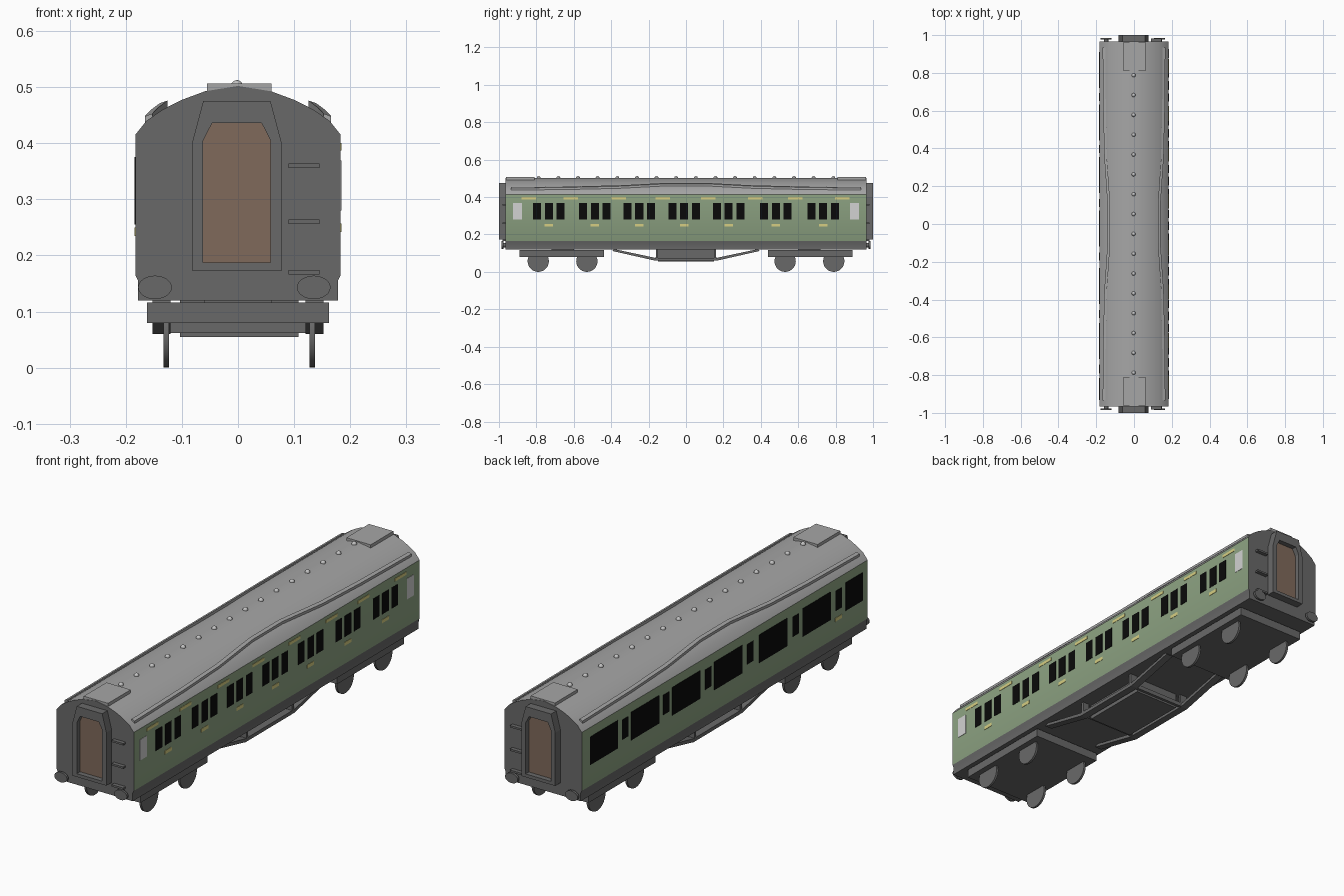
import bpy, bmesh, math
from mathutils import Vector

if "Cube" in bpy.data.objects:
    bpy.data.objects.remove(bpy.data.objects["Cube"])


def material(name, hex_rgb):
    m = bpy.data.materials.new(name)
    lin = []
    for i in (0, 2, 4):
        c = int(hex_rgb[i:i + 2], 16) / 255
        lin.append(c / 12.92 if c <= 0.04045 else ((c + 0.055) / 1.055) ** 2.4)
    m.diffuse_color = (*lin, 1)
    m.use_nodes = True
    m.node_tree.nodes["Principled BSDF"].inputs["Base Color"].default_value = m.diffuse_color
    return m


GREEN = material("green_paint", "8FA584")
DARK = material("dark_grey", "696969")
ROOF = material("roof_grey", "A6A6A6")
VENT = material("light_grey", "C2C2C2")
BROWN = material("door_brown", "806A5B")
BLACK = material("window_black", "0A0A0A")
WHITE = material("frosted_white", "D2D2D2")
YELLOW = material("yellow", "D6CE82")


def finish(name, bm, *mats):
    bmesh.ops.recalc_face_normals(bm, faces=bm.faces)
    me = bpy.data.meshes.new(name)
    bm.to_mesh(me)
    bm.free()
    for m in mats:
        me.materials.append(m)
    ob = bpy.data.objects.new(name, me)
    bpy.context.collection.objects.link(ob)
    return ob


def smooth(ob, angle):
    bpy.ops.object.select_all(action='DESELECT')
    ob.select_set(True)
    bpy.context.view_layer.objects.active = ob
    bpy.ops.object.shade_smooth_by_angle(angle=math.radians(angle))


def add_box(bm, x0, x1, y0, y1, z0, z1):
    vs = bmesh.ops.create_cube(bm, size=1)["verts"]
    for v in vs:
        v.co = Vector((x0 if v.co.x < 0 else x1, y0 if v.co.y < 0 else y1, z0 if v.co.z < 0 else z1))


def box(name, mat, *dims):
    bm = bmesh.new()
    add_box(bm, *dims)
    return finish(name, bm, mat)


def add_prism(bm, pts, lo, hi, axis):
    """Extrude a closed outline along x (points y,z) or y (points x,z)."""
    def at(p, d):
        return (d, p[0], p[1]) if axis == 'x' else (p[0], d, p[1])
    a = [bm.verts.new(at(p, lo)) for p in pts]
    b = [bm.verts.new(at(p, hi)) for p in pts]
    bm.faces.new(a)
    bm.faces.new(b)
    for i in range(len(pts)):
        j = (i + 1) % len(pts)
        bm.faces.new((a[i], a[j], b[j], b[i]))


def mirrored(half):
    return half + [(-x, z) for x, z in reversed(half) if x > 1e-6]


# Coach body: one cross-section, coloured by height and direction
half = [(.178, .12), (.178, .155), (.183, .165), (.183, .415), (.163, .44),
        (.134, .46), (.102, .4765), (.059, .4925), (0, .502)]
bm = bmesh.new()
add_prism(bm, mirrored(half), -.965, .965, 'y')
bmesh.ops.recalc_face_normals(bm, faces=bm.faces)
for f in bm.faces:
    z = f.calc_center_median().z
    if abs(f.normal.y) < .5:
        f.material_index = 2 if z > .416 else (0 if z > .17 else 1)
    else:
        f.material_index = 1
body = finish("coach_body", bm, GREEN, DARK, ROOF)
smooth(body, 30)

# Side windows and painted marks as thin plates (y centre, width, z low, z high)
def plates(name, mat, side, items):
    bm = bmesh.new()
    for y, w, z0, z1 in items:
        xs = sorted((side * .181, side * .1845))
        add_box(bm, xs[0], xs[1], y - w / 2, y + w / 2, z0, z1)
    return finish(name, bm, mat)


groups = (-.733, -.487, -.25, -.01, .228, .48, .733)
plates("right_windows", BLACK, 1,
       [(g + d, .043, .28, .369) for g in groups for d in (-.063, 0, .063)])
plates("right_frosted_windows", WHITE, 1, [(y, .048, .28, .369) for y in (-.902, .902)])
plates("right_upper_marks", YELLOW, 1,
       [(y, .078, .387, .4) for y in (-.84, -.617, -.36, -.125, .12, .37, .585, .835)])
plates("right_lower_marks", YELLOW, 1, [(g, .046, .242, .257) for g in groups])
large = [(y, .19, .255, .375) for y in (.816, .538, .26, -.023, -.328, -.619)]
plates("left_large_windows", BLACK, -1, large + [(-.873, .115, .255, .375)])
plates("left_small_windows", BLACK, -1,
       [(y, .042, .28, .365) for y in (.673, .396, .112, -.172, -.477, -.768)])
plates("left_lower_mark", YELLOW, -1, [(-.768, .046, .235, .25)])

# Roof vents
bm = bmesh.new()
for i in range(16):
    r = bmesh.ops.create_uvsphere(bm, u_segments=12, v_segments=8, radius=.0105)
    bmesh.ops.translate(bm, verts=r["verts"], vec=(-.002, (i - 7.5) * .105, .502))
smooth(finish("roof_vents", bm, VENT), 40)

# Rain strips: thin bars arching along each roof flank
path = [(-.935, .16, .443), (-.6, .157, .447), (-.35, .151, .453), (-.1, .134, .466),
        (.1, .134, .466), (.35, .151, .453), (.6, .157, .447), (.935, .16, .443)]
for side, label in ((1, "right"), (-1, "left")):
    bm = bmesh.new()
    rings = []
    for y, x, z in path:
        ring = [(x - .008, z - .006), (x + .006, z - .006), (x + .006, z + .005), (x - .008, z + .010)]
        rings.append([bm.verts.new((side * a, y, b)) for a, b in ring])
    for r0, r1 in zip(rings, rings[1:]):
        for k in range(4):
            bm.faces.new((r0[k], r0[(k + 1) % 4], r1[(k + 1) % 4], r1[k]))
    bm.faces.new(rings[0])
    bm.faces.new(rings[-1])
    finish(label + "_rain_strip", bm, ROOF)

# Parts repeated at both ends
outer = mirrored([(.08, .173), (.08, .40), (.06, .475)])
inner = mirrored([(.06, .187), (.06, .405), (.044, .436)])
for s, label in ((-1, "front"), (1, "back")):
    # Gangway frame with an open doorway
    bm = bmesh.new()
    loops = [[bm.verts.new((x - .002, s * y, z)) for x, z in pts]
             for pts, y in ((outer, .96), (outer, 1.0), (inner, 1.0), (inner, .96))]
    for k in range(4):
        p, q = loops[k], loops[(k + 1) % 4]
        for i in range(6):
            j = (i + 1) % 6
            bm.faces.new((p[i], p[j], q[j], q[i]))
    finish(label + "_gangway", bm, DARK)
    # Recessed door
    bm = bmesh.new()
    add_prism(bm, [(x - .002, z) for x, z in inner], s * .962, s * .978, 'y')
    finish(label + "_door", bm, BROWN)
    # Roof hatch above the end
    ys = sorted((s * .81, s * .963))
    box(label + "_roof_hatch", ROOF, -.055, .06, ys[0], ys[1], .475, .506)
    # Oval buffers on short stems
    bm = bmesh.new()
    for x in (-.148, .135):
        for rx, rz, y0, y1 in ((.03, .021, .976, .986), (.012, .012, .96, .978)):
            ring = [(x + rx * math.cos(a * math.pi / 12), .143 + rz * math.sin(a * math.pi / 12))
                    for a in range(24)]
            add_prism(bm, ring, s * y0, s * y1, 'y')
    smooth(finish(label + "_buffers", bm, DARK), 40)
    # End steps
    bm = bmesh.new()
    for z in (.36, .26, .17):
        ys = sorted((s * .96, s * .982))
        add_box(bm, .09, .145, ys[0], ys[1], z - .004, z + .004)
    finish(label + "_steps", bm, DARK)
    # Bogie plate and pivot
    ys = sorted((s * .438, s * .89))
    box(label + "_bogie", DARK, -.162, .162, ys[0], ys[1], .08, .116)
    ys = sorted((s * .6, s * .72))
    box(label + "_bogie_pivot", DARK, -.06, .06, ys[0], ys[1], .11, .125)
    # Wheels
    bm = bmesh.new()
    for y in (.53, .79):
        for x in (-.128, .132):
            ring = [(s * y + .057 * math.cos(a * math.pi / 14), .057 + .057 * math.sin(a * math.pi / 14))
                    for a in range(28)]
            add_prism(bm, ring, x - .005, x + .005, 'x')
    smooth(finish(label + "_wheels", bm, DARK), 40)

# Underframe trusses with posts
top = [(-.385, .122), (-.165, .075), (.165, .075), (.385, .122)]
low = [(.345, .122 - .012), (.165, .06), (-.165, .06), (-.395, .112)]
low[0] = (.395, .112)
for s, label in ((1, "right"), (-1, "left")):
    xs = sorted((s * .12, s * .152))
    bm = bmesh.new()
    add_prism(bm, top + low, xs[0], xs[1], 'x')
    for y in (-.155, .155):
        add_box(bm, xs[0], xs[1], y - .006, y + .006, .07, .122)
    finish(label + "_truss", bm, DARK)

# Equipment box and cross bars between the trusses
box("equipment_box", DARK, -.103, .108, -.15, .15, .055, .122)
for y, label in ((-.158, "front"), (.158, "back")):
    box(label + "_cross_bar", DARK, -.125, .125, y - .006, y + .006, .062, .08)
